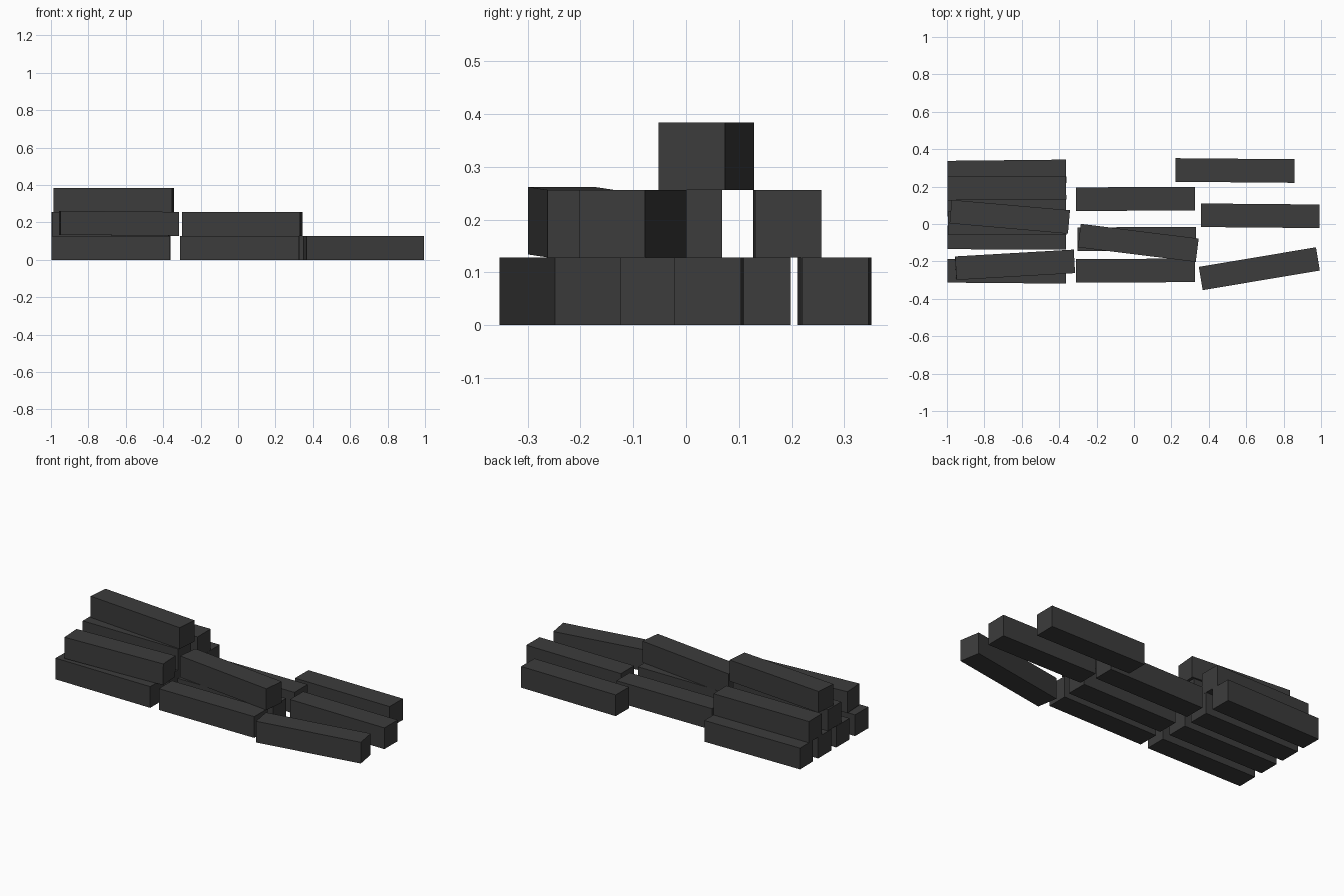
import bpy
from math import radians

cube = bpy.data.objects.get("Cube")
if cube:
    bpy.data.objects.remove(cube, do_unlink=True)

LENGTH, WIDTH, HEIGHT = 0.635, 0.126, 0.128

charcoal = bpy.data.materials.new("charcoal")
charcoal.use_nodes = True
colour = (0.045, 0.045, 0.045, 1)
charcoal.diffuse_color = colour
charcoal.node_tree.nodes["Principled BSDF"].inputs["Base Color"].default_value = colour


def block(name, x, y, layer, turn=0.0, tilt=0.0, lift=0.0):
    """One bar resting on the given layer, turned about z and tipped lengthwise."""
    z = (layer + 0.5) * HEIGHT + lift
    bpy.ops.mesh.primitive_cube_add(size=1, location=(x, y, z),
                                    rotation=(0, radians(tilt), radians(turn)))
    bar = bpy.context.object
    bar.name = name
    bar.scale = (LENGTH, WIDTH, HEIGHT)
    bar.data.materials.append(charcoal)


# Ground layer: right stack, four bars side by side
for i, (y, turn) in enumerate([(-0.253, -0.5), (-0.073, -0.3), (0.102, 0), (0.278, 0.6)]):
    block(f"right_base_bar_{i + 1}", -0.68, y, 0, turn)

# Ground layer: middle stack, three bars
for i, (x, y) in enumerate([(0.008, -0.249), (0.015, -0.08), (0.008, 0.134)]):
    block(f"middle_base_bar_{i + 1}", x, y, 0, 0.2)

# Ground layer: loose bars at the left end
block("left_front_bar", 0.67, -0.239, 0, 9.5)
block("left_middle_bar", 0.675, 0.044, 0, -0.5)
block("left_back_bar", 0.54, 0.286, 0, -0.5)

# Second layer
block("second_layer_front_bar", -0.636, -0.218, 1, 3.3, tilt=0.5, lift=0.003)
block("second_layer_middle_bar", -0.678, 0.005, 1)
block("second_layer_back_bar", -0.68, 0.192, 1, 0.4)
block("second_layer_crooked_bar", 0.023, -0.101, 1, -7.1)

# Top bar
block("top_bar", -0.664, 0.0385, 2, -5)
